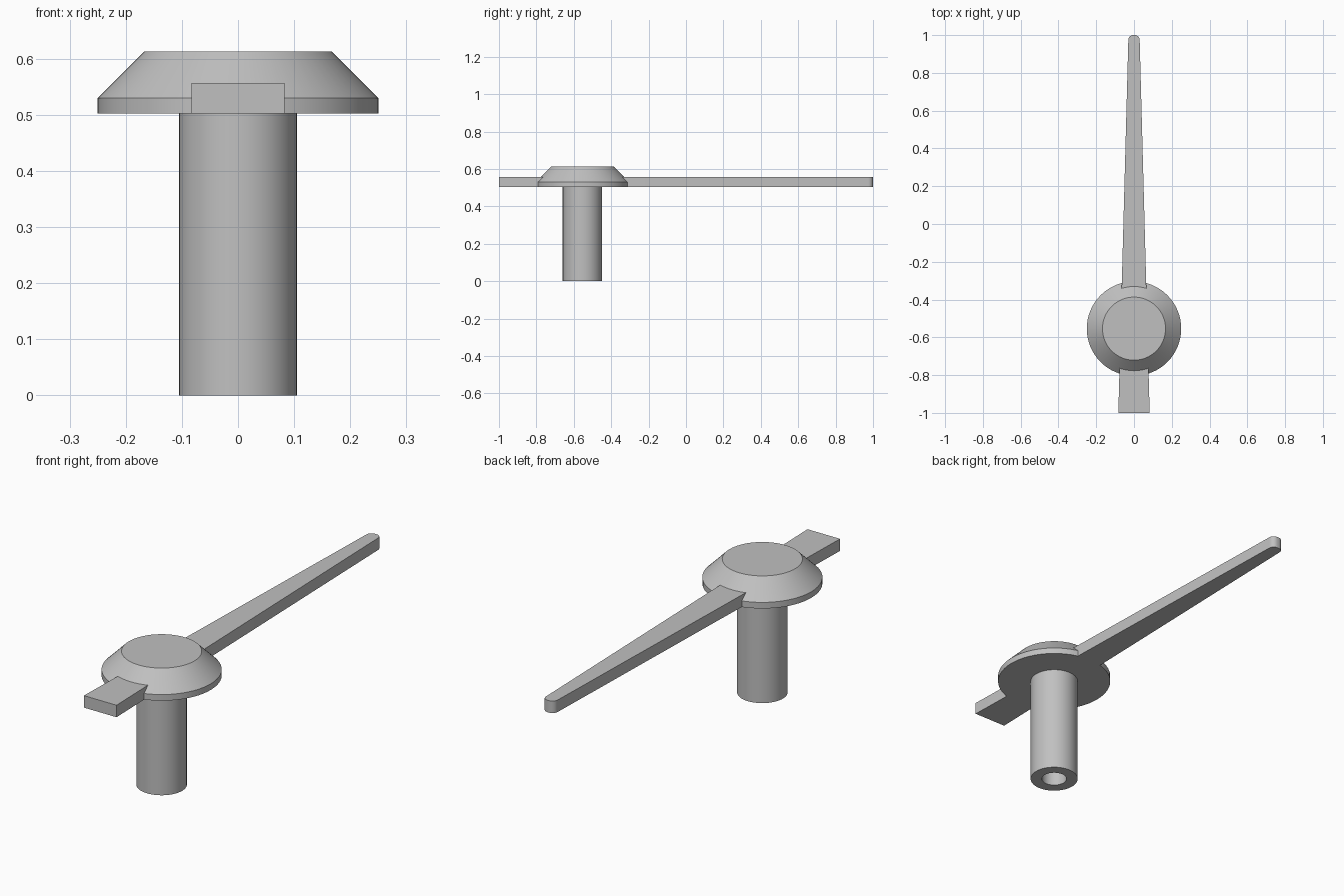
import bpy, bmesh, math
from mathutils import Matrix, Vector

cube = bpy.data.objects.get("Cube")
if cube:
    bpy.data.objects.remove(cube, do_unlink=True)

AXIS_Y = -0.554          # pivot position along the lever
BASE, TOP = 0.502, 0.557  # underside and top of the lever

grey = bpy.data.materials.new("plain grey")
grey.use_nodes = True
colour = (0.53, 0.53, 0.53, 1)
grey.diffuse_color = colour
grey.node_tree.nodes["Principled BSDF"].inputs["Base Color"].default_value = colour


def finish(name, bm):
    bmesh.ops.recalc_face_normals(bm, faces=bm.faces)
    mesh = bpy.data.meshes.new(name)
    bm.to_mesh(mesh)
    bm.free()
    mesh.materials.append(grey)
    obj = bpy.data.objects.new(name, mesh)
    bpy.context.collection.objects.link(obj)
    bpy.ops.object.select_all(action="DESELECT")
    obj.select_set(True)
    bpy.context.view_layer.objects.active = obj
    bpy.ops.object.shade_smooth_by_angle(angle=math.radians(30))
    return obj


# Pivot: bored shaft and bevelled cap turned from one profile (radius, height)
profile = [(0, 0.45), (0.055, 0.45), (0.055, 0), (0.105, 0), (0.105, BASE),
           (0.25, BASE), (0.25, 0.53), (0.167, 0.613), (0, 0.613)]
bm = bmesh.new()
verts = [bm.verts.new((r, 0, z)) for r, z in profile]
edges = [bm.edges.new(pair) for pair in zip(verts, verts[1:])]
bmesh.ops.spin(bm, geom=verts + edges, cent=(0, 0, 0), axis=(0, 0, 1),
               angle=math.tau, steps=64)
bmesh.ops.remove_doubles(bm, verts=bm.verts, dist=0.0001)
bmesh.ops.translate(bm, verts=bm.verts, vec=(0, AXIS_Y, 0))
finish("pivot_with_cap", bm)

# Lever: tapered bar with a rounded tip
bm = bmesh.new()
radius, half_tip, half_tail = 0.026, 0.03, 0.083
right = [(half_tail, -1)]
for i in range(9):
    a = math.radians(90 * i / 8)
    right.append((half_tip - radius + radius * math.cos(a),
                  1 - radius + radius * math.sin(a)))
outline = right + [(-x, y) for x, y in reversed(right)]
face = bm.faces.new([bm.verts.new((x, y, BASE)) for x, y in outline])
side = bmesh.ops.extrude_face_region(bm, geom=[face])["geom"]
bmesh.ops.translate(bm, vec=(0, 0, TOP - BASE),
                    verts=[v for v in side if isinstance(v, bmesh.types.BMVert)])
finish("lever_arm", bm)
